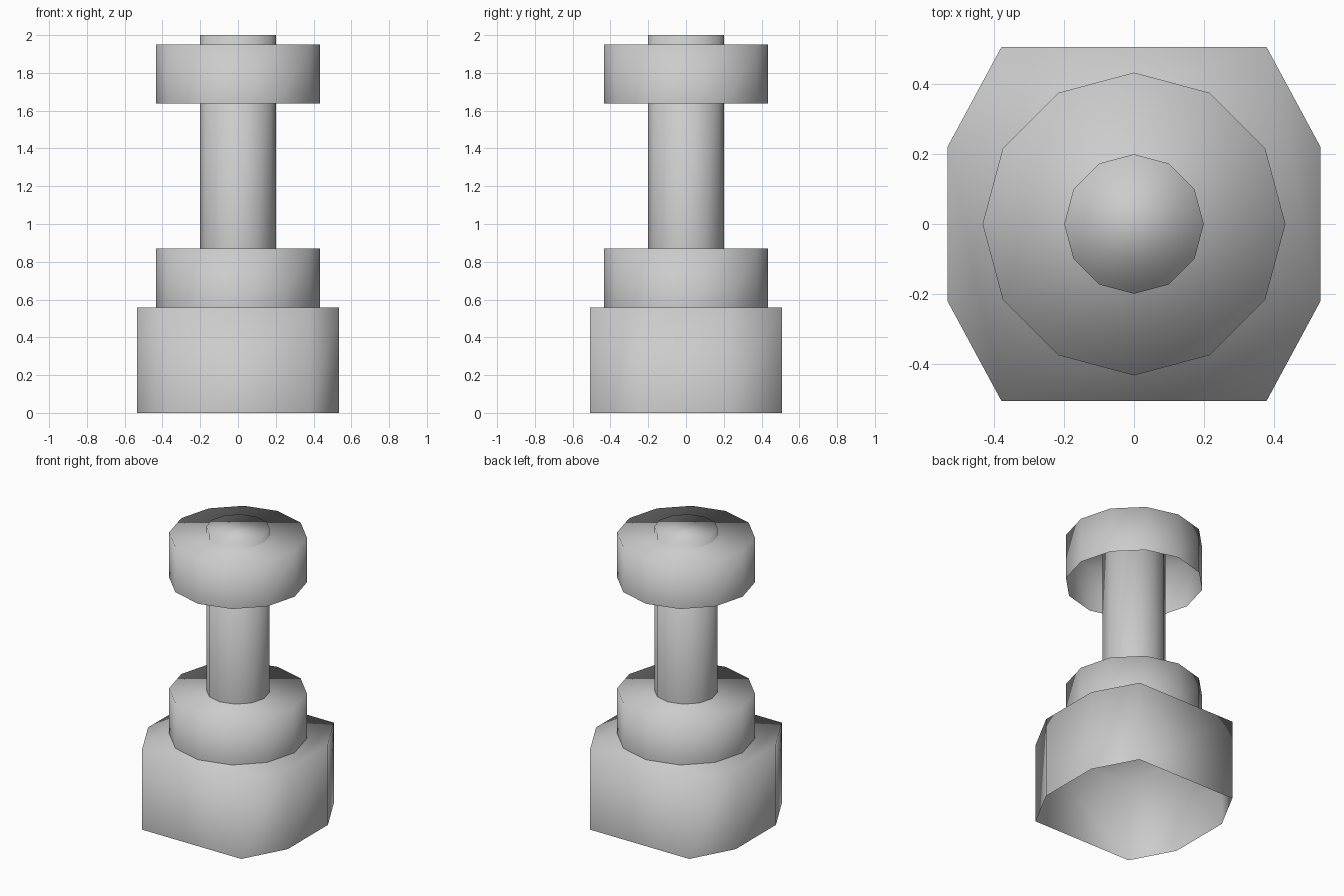
import bpy
import bmesh
import math

cube = bpy.data.objects.get("Cube")
if cube:
    bpy.data.objects.remove(cube, do_unlink=True)

# One plain grey for everything
grey = bpy.data.materials.new("light_grey")
grey.use_nodes = True
colour = (0.6, 0.6, 0.6, 1.0)
grey.diffuse_color = colour
grey.node_tree.nodes["Principled BSDF"].inputs["Base Color"].default_value = colour


def ring(radius, sides=12):
    """Counter-clockwise regular outline with a corner on +x."""
    step = 2 * math.pi / sides
    return [(radius * math.cos(i * step), radius * math.sin(i * step))
            for i in range(sides)]


def shell(name, outline, bottom, top):
    """Smooth-shaded prism, capped on top and open underneath."""
    bm = bmesh.new()
    low = [bm.verts.new((x, y, bottom)) for x, y in outline]
    high = [bm.verts.new((x, y, top)) for x, y in outline]
    count = len(outline)
    for i in range(count):
        j = (i + 1) % count
        bm.faces.new((low[i], low[j], high[j], high[i]))
    bm.faces.new(high)
    for face in bm.faces:
        face.smooth = True
    mesh = bpy.data.meshes.new(name)
    bm.to_mesh(mesh)
    bm.free()
    mesh.materials.append(grey)
    obj = bpy.data.objects.new(name, mesh)
    bpy.context.collection.objects.link(obj)
    return obj


# Eight-sided base with long front and back sides
quarter = [(0.535, 0.22), (0.38, 0.507)]
half = quarter + [(-x, y) for x, y in reversed(quarter)]
base_outline = half + [(-x, -y) for x, y in half]
shell("base", base_outline, 0.0, 0.557)

# Lower and upper collars
shell("lower_collar", ring(0.434), 0.557, 0.87)
shell("upper_collar", ring(0.434), 1.638, 1.95)

# Stem, running through the upper collar
shell("stem", ring(0.2), 0.87, 2.0)
